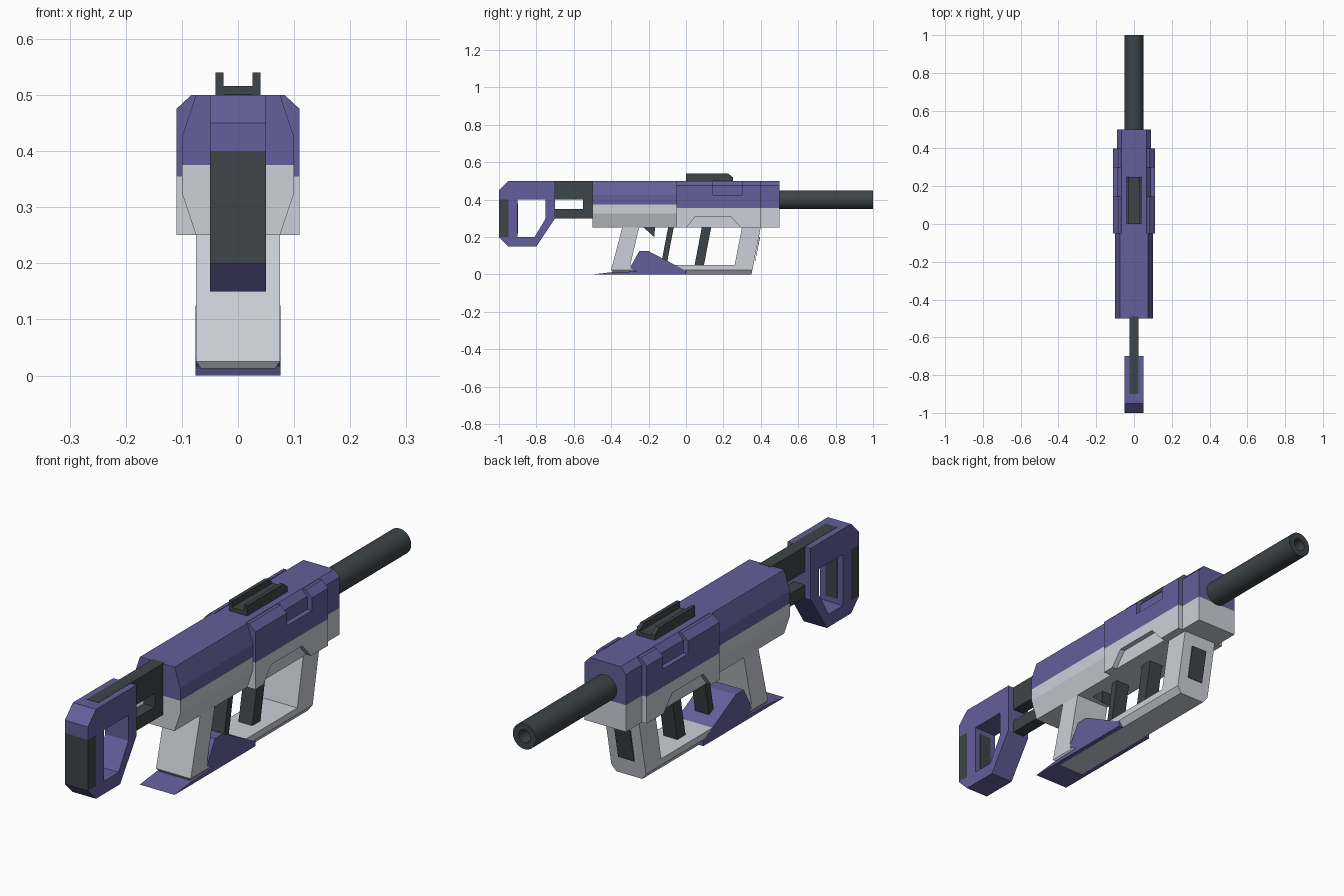
import bpy, bmesh
from mathutils import Vector

cube = bpy.data.objects.get("Cube")
if cube:
    bpy.data.objects.remove(cube, do_unlink=True)


def material(name, rgb):
    m = bpy.data.materials.new(name)
    m.use_nodes = True
    m.diffuse_color = (*rgb, 1)
    m.node_tree.nodes["Principled BSDF"].inputs["Base Color"].default_value = (*rgb, 1)
    return m


PURPLE = material("muted purple", (0.127, 0.114, 0.328))
GREY = material("light grey", (0.61, 0.63, 0.69))
DARK = material("charcoal", (0.048, 0.058, 0.065))


def prism(name, profile, a, b, mat, axis="x"):
    """Extrude a profile from a to b: (y, z) points along x, or (x, z) points along y."""
    bm = bmesh.new()
    place = (lambda p, t: (t, *p)) if axis == "x" else (lambda p, t: (p[0], t, p[1]))
    ends = [[bm.verts.new(place(p, t)) for p in profile] for t in (a, b)]
    bm.faces.new(ends[0])
    bm.faces.new(ends[1])
    n = len(profile)
    for i in range(n):
        j = (i + 1) % n
        bm.faces.new((ends[0][i], ends[0][j], ends[1][j], ends[1][i]))
    bmesh.ops.recalc_face_normals(bm, faces=bm.faces)
    mesh = bpy.data.meshes.new(name)
    bm.to_mesh(mesh)
    bm.free()
    mesh.materials.append(mat)
    obj = bpy.data.objects.new(name, mesh)
    bpy.context.collection.objects.link(obj)
    return obj


def rect(y0, y1, z0, z1):
    return [(y0, z0), (y1, z0), (y1, z1), (y0, z1)]


def cut(obj, cutter):
    """Subtract the cutter, bake the result and drop the cutter."""
    cutter.hide_render = True
    mod = obj.modifiers.new("cut", "BOOLEAN")
    mod.operation = "DIFFERENCE"
    mod.solver = "EXACT"
    mod.object = cutter
    graph = bpy.context.evaluated_depsgraph_get()
    graph.update()
    mesh = bpy.data.meshes.new_from_object(obj.evaluated_get(graph))
    obj.modifiers.clear()
    obj.data = mesh
    bpy.data.objects.remove(cutter, do_unlink=True)


def edit(obj, height, action):
    """Slice the mesh at a height, then run an action on it."""
    bm = bmesh.new()
    bm.from_mesh(obj.data)
    bmesh.ops.bisect_plane(bm, geom=bm.verts[:] + bm.edges[:] + bm.faces[:],
                           plane_co=Vector((0, 0, height)), plane_no=Vector((0, 0, 1)))
    action(bm)
    bm.to_mesh(obj.data)
    bm.free()


def two_tone(obj, height):
    """Purple above the height, grey below."""
    obj.data.materials.clear()
    obj.data.materials.append(PURPLE)
    obj.data.materials.append(GREY)

    def paint(bm):
        for f in bm.faces:
            f.material_index = int(f.calc_center_median().z < height)
    edit(obj, height, paint)


def bevel_foot(obj):
    """Narrow the lowest edge of a grip part."""
    def narrow(bm):
        for v in bm.verts:
            if v.co.z < 0.01:
                v.co.x *= 0.75
    edit(obj, 0.025, narrow)


def mirrored(half):
    return half + [(-x, z) for x, z in reversed(half)]


# Receiver
rear = prism("rear_receiver", mirrored([(0.075, 0.25), (0.1, 0.325), (0.1, 0.425), (0.075, 0.5)]),
             -0.5, -0.05, PURPLE, "y")
two_tone(rear, 0.375)
front = prism("front_receiver", mirrored([(0.09, 0.25), (0.09, 0.475), (0.067, 0.5)]),
              -0.05, 0.5, PURPLE, "y")
two_tone(front, 0.355)

# Side plates with a port above and a relief below
for side, s in (("left", 1), ("right", -1)):
    shape = [(0.07, 0.25), (0.11, 0.25), (0.11, 0.475), (0.083, 0.5), (0.07, 0.5)]
    plate = prism(side + "_side_plate", [(s * x, z) for x, z in shape], -0.05, 0.4, PURPLE, "y")
    cut(plate, prism("port_cutter", rect(0.145, 0.3, 0.425, 0.6), s * 0.05, s * 0.15, PURPLE))
    relief = [(-0.04, 0.2), (0.05, 0.31), (0.24, 0.31), (0.34, 0.2)]
    cut(plate, prism("relief_cutter", relief, s * 0.05, s * 0.15, GREY))
    two_tone(plate, 0.355)

# Barrel with a bore
def cylinder(name, radius, y0, y1):
    bpy.ops.mesh.primitive_cylinder_add(vertices=32, radius=radius, depth=y1 - y0,
                                        location=(0, (y0 + y1) / 2, 0.4), rotation=(1.5708, 0, 0))
    obj = bpy.context.object
    obj.name = name
    obj.data.materials.append(DARK)
    return obj


barrel = cylinder("barrel", 0.05, 0.48, 1)
cut(barrel, cylinder("bore_cutter", 0.025, 0.8, 1.1))
bpy.ops.object.select_all(action="DESELECT")
barrel.select_set(True)
bpy.context.view_layer.objects.active = barrel
bpy.ops.object.shade_smooth_by_angle()

# Sight rail
rail = prism("sight_rail", [(0, 0.5), (0.25, 0.5), (0.25, 0.52), (0.225, 0.54), (0, 0.54)],
             -0.04, 0.04, DARK)
cut(rail, prism("rail_cutter", rect(-0.1, 0.4, 0.516, 0.6), -0.026, 0.026, DARK))

# Stock loop with a butt pad
stock = prism("stock", [(-1, 0.2), (-0.95, 0.15), (-0.8, 0.15), (-0.7, 0.3), (-0.7, 0.5),
                        (-0.95, 0.5), (-1, 0.45)], -0.05, 0.05, PURPLE)
cut(stock, prism("stock_cutter", [(-0.9, 0.2), (-0.81, 0.2), (-0.75, 0.3), (-0.75, 0.4),
                                  (-0.9, 0.4)], -0.1, 0.1, PURPLE))
cut(stock, prism("pad_cutter", rect(-1.1, -0.95, 0.2, 0.4), -0.1, 0.1, PURPLE))
prism("butt_pad", rect(-1, -0.95, 0.2, 0.4), -0.05, 0.05, DARK)
prism("pad_insert", rect(-0.96, -0.898, 0.22, 0.38), -0.025, 0.025, DARK)

# Stock struts
prism("upper_strut", rect(-0.9, -0.49, 0.402, 0.501), -0.025, 0.025, DARK)
prism("lower_strut", rect(-0.745, -0.55, 0.3, 0.35), -0.025, 0.025, DARK)
prism("strut_mount", rect(-0.55, -0.49, 0.3, 0.499), -0.025, 0.025, DARK)

# Grip and hand guard
bevel_foot(prism("rear_grip", [(-0.34, 0.255), (-0.25, 0.255), (-0.31, 0.0), (-0.38, 0.0),
                               (-0.4, 0.025)], -0.075, 0.075, GREY))
bevel_foot(prism("hand_guard", [(0.3, 0.255), (0.4, 0.255), (0.35, 0), (-0.31, 0.0),
                                (-0.31, 0.05), (0.26, 0.05)], -0.075, 0.075, GREY))
prism("guard_slot", [(0.37, 0.07), (0.368, 0.07), (0.392, 0.2), (0.396, 0.2)],
      -0.035, 0.035, DARK)

# Blade under the grip
prism("lower_blade", [(-0.5, 0), (-0.4, 0.012), (-0.26, 0.016), (-0.3, 0.035), (-0.25, 0.125),
                      (-0.2, 0.125), (0, 0.02), (0, 0)], -0.0755, 0.0755, PURPLE)

# Trigger and inner posts
prism("trigger", [(-0.23, 0.255), (-0.17, 0.2), (-0.165, 0.255)], -0.02, 0.02, DARK)
for name, y, width in (("rear_post", -0.095, 0.03), ("front_post", 0.085, 0.05)):
    prism(name, [(y, 0.255), (y + width, 0.255), (y + width - 0.04, 0.045), (y - 0.04, 0.045)],
          -0.03, 0.03, DARK)
